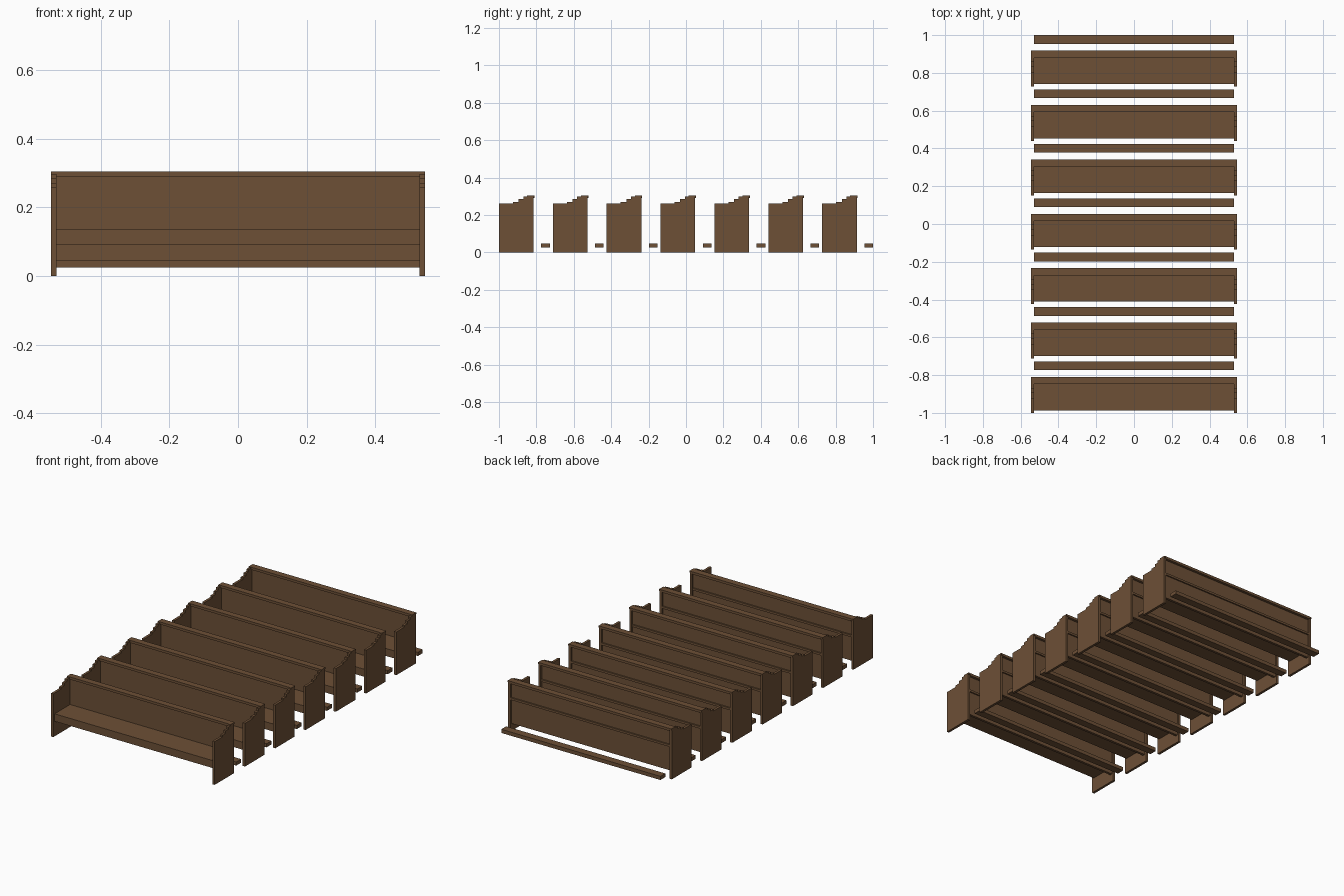
import bpy
import bmesh

cube = bpy.data.objects.get("Cube")
if cube:
    bpy.data.objects.remove(cube, do_unlink=True)

wood = bpy.data.materials.new("brown wood")
wood.use_nodes = True
colour = (0.153, 0.08, 0.037, 1)
wood.diffuse_color = colour
wood.node_tree.nodes["Principled BSDF"].inputs["Base Color"].default_value = colour

ROWS = 7
SPACING = 0.288
INNER = 0.53      # half length between the ends
OUTER = 0.545     # half length over the ends


def extrude_x(name, profile, x0, x1, y):
    """Extrude a (y, z) outline along x and place it at row position y."""
    bm = bmesh.new()
    face = bm.faces.new([bm.verts.new((x0, p, z)) for p, z in profile])
    out = bmesh.ops.extrude_face_region(bm, geom=[face])
    verts = [v for v in out["geom"] if isinstance(v, bmesh.types.BMVert)]
    bmesh.ops.translate(bm, verts=verts, vec=(x1 - x0, 0, 0))
    bmesh.ops.recalc_face_normals(bm, faces=bm.faces)
    mesh = bpy.data.meshes.new(name)
    bm.to_mesh(mesh)
    bm.free()
    mesh.materials.append(wood)
    obj = bpy.data.objects.new(name, mesh)
    obj.location.y = y
    bpy.context.collection.objects.link(obj)
    return obj


def board(name, y0, y1, z0, z1, y):
    extrude_x(name, [(y0, z0), (y1, z0), (y1, z1), (y0, z1)], -INNER, INNER, y)


# Stepped outline of a bench end, measured from its front edge
end_profile = [(0, 0), (0.185, 0), (0.185, 0.295), (0.19, 0.295), (0.19, 0.305),
               (0.15, 0.305), (0.15, 0.298), (0.13, 0.298), (0.13, 0.285),
               (0.105, 0.285), (0.105, 0.27), (0.075, 0.27), (0.075, 0.26), (0, 0.26)]

for row in range(ROWS):
    y = -1 + row * SPACING
    # Ends
    extrude_x("left_end", end_profile, INNER, OUTER, y)
    extrude_x("right_end", end_profile, -OUTER, -INNER, y)
    # Seat and backrest
    board("seat", 0.013, 0.165, 0.09, 0.135, y)
    board("backrest", 0.16, 0.175, 0.045, 0.292, y)
    board("top_rail", 0.152, 0.19, 0.29, 0.305, y)
    board("rear_rail", 0.175, 0.183, 0.19, 0.203, y)
    # Kneeling board behind the bench
    board("kneeler", 0.226, 0.272, 0.025, 0.047, y)
